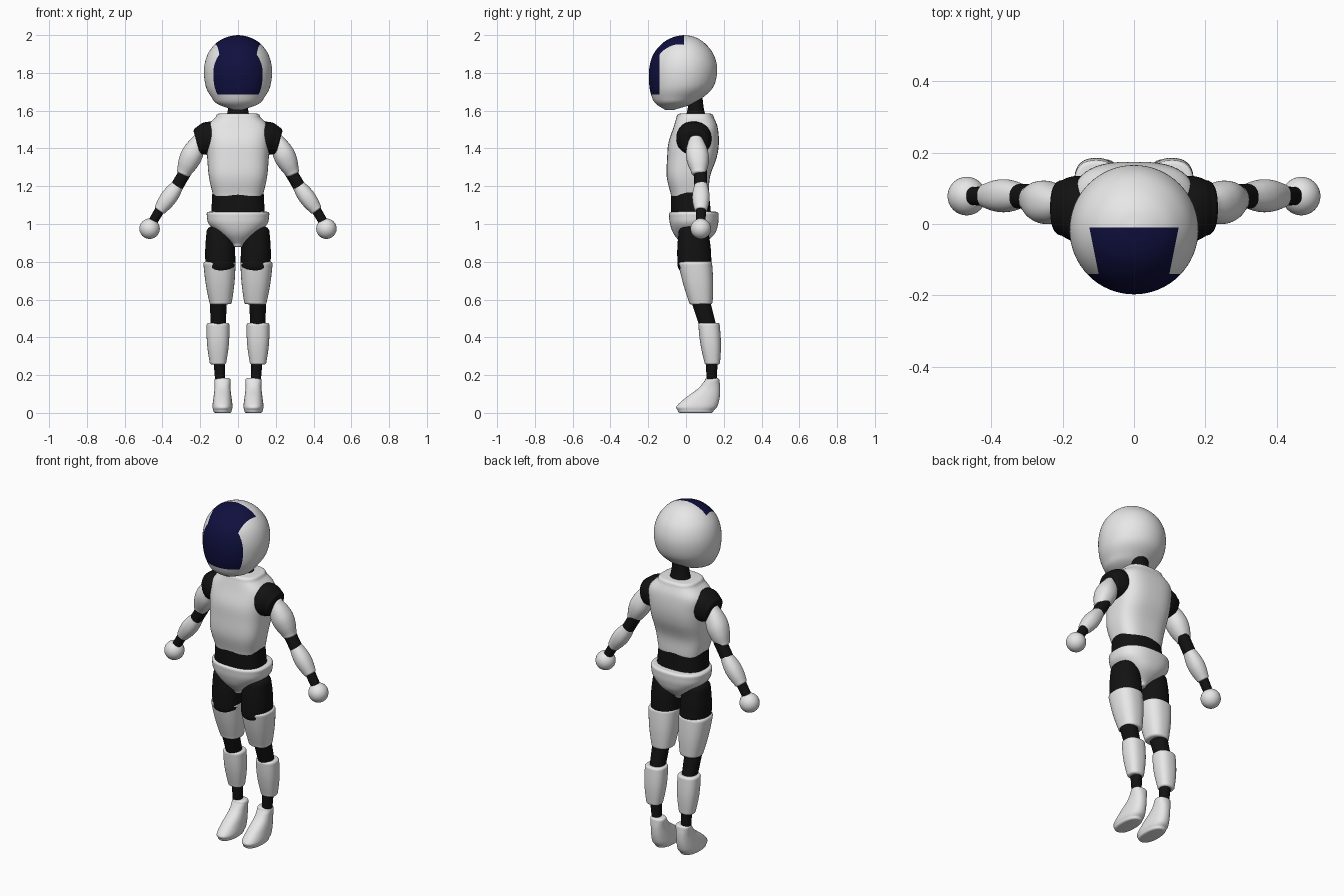
import bpy, bmesh, math
from mathutils import Vector

cube = bpy.data.objects.get("Cube")
if cube:
    bpy.data.objects.remove(cube, do_unlink=True)


def material(name, color):
    mat = bpy.data.materials.new(name)
    mat.use_nodes = True
    mat.diffuse_color = (*color, 1)
    mat.node_tree.nodes["Principled BSDF"].inputs["Base Color"].default_value = (*color, 1)
    return mat


WHITE = material("shell white", (0.8, 0.8, 0.8))
BLACK = material("joint black", (0.006, 0.006, 0.006))
NAVY = material("visor navy", (0.005, 0.005, 0.05))


def finish(bm, name, mat):
    """Turn a bmesh into a smooth-shaded object."""
    bmesh.ops.recalc_face_normals(bm, faces=bm.faces[:])
    mesh = bpy.data.meshes.new(name)
    bm.to_mesh(mesh)
    bm.free()
    mesh.materials.append(mat)
    ob = bpy.data.objects.new(name, mesh)
    bpy.context.collection.objects.link(ob)
    bpy.ops.object.select_all(action='DESELECT')
    ob.select_set(True)
    bpy.context.view_layer.objects.active = ob
    bpy.ops.object.shade_smooth_by_angle(angle=math.radians(50))
    return ob


def smooth_path(sections, steps=6):
    """Catmull-Rom interpolation of section tuples."""
    pts = [Vector(s) for s in sections]
    pts = [pts[0] * 2 - pts[1]] + pts + [pts[-1] * 2 - pts[-2]]
    out = []
    for i in range(1, len(pts) - 2):
        a, b, c, d = pts[i - 1:i + 3]
        for k in range(steps):
            t = k / steps
            out.append(b + ((c - a) * t + (2 * a - 5 * b + 4 * c - d) * t * t
                            + (3 * b - a - 3 * c + d) * t ** 3) / 2)
    return out + [pts[-2]]


def rounded_end(section, direction, edge):
    """Quarter-round rings that close off one end of a part."""
    rings = []
    for k in range(1, 6):
        angle = k / 5 * math.pi / 2
        cut, out = edge * (1 - math.cos(angle)), edge * math.sin(angle)
        x, z, width, front, back = section
        rings.append(Vector((x + direction.x * out, z + direction.y * out,
                             width - cut, front + cut, back - cut)))
    return rings


def loft(sections, power=2.0, edge=0.0, side=1, axis=(0, 1), segments=48):
    """Skin sections (x, z, half width, front y, back y) with superellipse rings."""
    axis = Vector(axis).normalized()
    rings = smooth_path(sections)
    if edge:
        rings = (rounded_end(rings[0], -axis, edge)[::-1] + rings
                 + rounded_end(rings[-1], axis, edge))
    bm = bmesh.new()
    loops = []
    for x, z, width, front, back in rings:
        loop = []
        for i in range(segments):
            angle = math.tau * i / segments
            c, s = math.cos(angle), math.sin(angle)
            u = width * math.copysign(abs(c) ** (2 / power), c)
            v = (back - front) / 2 * math.copysign(abs(s) ** (2 / power), s)
            loop.append(bm.verts.new((side * (x + axis.y * u), (front + back) / 2 + v,
                                      z - axis.x * u)))
        loops.append(loop)
    for low, high in zip(loops, loops[1:]):
        for i in range(segments):
            j = (i + 1) % segments
            bm.faces.new((low[i], low[j], high[j], high[i]))
    bm.faces.new(loops[0])
    bm.faces.new(loops[-1])
    return bm


def upright(*profile, x=0.0, **options):
    """Vertical loft from (z, half width, front y, back y) steps."""
    return loft([(x, *step) for step in profile], **options)


def limb(name, mat, side, start, end, widths, bulge=0.0, depth=1.05, power=2.2, edge=0.0):
    """Tapered, bulging tube between two (x, y, z) joints, mirrored by side."""
    start, end = Vector(start), Vector(end)
    sections = []
    for k in range(5):
        t = k / 4
        p = start.lerp(end, t)
        w = widths[0] + (widths[1] - widths[0]) * t + bulge * math.sin(math.pi * t)
        sections.append((p.x, p.z, w, p.y - w * depth, p.y + w * depth))
    run = end - start
    prefix = "left" if side > 0 else "right"
    finish(loft(sections, power, edge, side, (run.x, run.z)), f"{prefix}_{name}", mat)


# Helmet, cut along the visor outline
bm = upright((1.604, .025, -.11, -.065), (1.635, .108, -.158, .035), (1.67, .14, -.18, .09),
             (1.73, .171, -.194, .147), (1.82, .18, -.195, .165), (1.9, .16, -.172, .145),
             (1.96, .113, -.121, .096), (1.99, .057, -.065, .045), (2.0, .006, -.015, -.005),
             segments=64)
visor_low, visor_side, visor_front, visor_top = 1.685, .127, -.14, -.01
cuts = [((0, visor_top, 0), (0, 1, 0)), ((0, visor_front, 0), (0, 1, 0)),
        ((0, 0, visor_low), (0, 0, 1))]
cuts += [((s * visor_side, 0, 0), (s, -.2, 0)) for s in (-1, 1)]
for point, normal in cuts:
    bmesh.ops.bisect_plane(bm, geom=bm.verts[:] + bm.edges[:] + bm.faces[:], dist=1e-5,
                           plane_co=point, plane_no=normal)
for face in bm.faces:
    c = face.calc_center_median()
    inside = c.y < visor_front or abs(c.x) < visor_side + .2 * c.y
    if c.z > visor_low and c.y < visor_top and inside:
        face.material_index = 1
helmet = finish(bm, "helmet", WHITE)
helmet.data.materials.append(NAVY)

# Neck, torso, waist and pelvis
finish(upright((1.55, .065, -.005, .11), (1.62, .051, .01, .093), (1.7, .045, .015, .085)),
       "neck", BLACK)
finish(upright((1.155, .133, -.08, .122), (1.25, .154, -.102, .127), (1.35, .163, -.1, .162),
               (1.43, .168, -.093, .174), (1.51, .169, -.067, .168), (1.566, .118, -.05, .147),
               power=2.9, edge=.018), "torso", WHITE)
finish(upright((1.03, .143, -.08, .135), (1.18, .135, -.08, .12), power=2.6), "waist", BLACK)
finish(upright((.892, .03, -.02, .09), (.945, .1, -.064, .15), (1.0, .155, -.085, .17),
               (1.051, .166, -.091, .173), power=2.4, edge=.014), "pelvis", WHITE)

for side in (1, -1):
    # Leg
    limb("hip", BLACK, side, (.097, .04, .955), (.093, .045, .78), (.07, .079),
         bulge=.004, depth=1.13, edge=.035)
    limb("thigh", WHITE, side, (.098, .049, .79), (.092, .078, .588), (.085, .06),
         bulge=.004, power=2.4, edge=.014)
    limb("knee", BLACK, side, (.105, .075, .6), (.104, .116, .46), (.045, .04), depth=1.12)
    limb("shin", WHITE, side, (.106, .122, .465), (.106, .139, .268), (.06, .044),
         bulge=.006, depth=.94, power=2.4, edge=.012)
    limb("ankle", BLACK, side, (.1, .137, .28), (.095, .135, .16), (.03, .025))
    foot = upright((.012, .049, -.043, .145), (.035, .053, -.05, .166), (.08, .048, -.002, .178),
                   (.13, .042, .065, .181), (.172, .043, .1, .177),
                   x=.082, power=2.3, edge=.012, side=side)
    finish(foot, "left_foot" if side > 0 else "right_foot", WHITE)
    # Arm
    limb("shoulder", BLACK, side, (.13, .04, 1.46), (.2, .045, 1.44), (.085, .074),
         bulge=.008, edge=.02)
    limb("upper_arm", WHITE, side, (.207, .053, 1.445), (.288, .068, 1.273), (.036, .037),
         bulge=.021, edge=.014)
    limb("elbow", BLACK, side, (.27, .077, 1.29), (.335, .078, 1.18), (.033, .033))
    limb("forearm", WHITE, side, (.32, .079, 1.204), (.411, .079, 1.079), (.033, .033),
         bulge=.011, edge=.012)
    limb("wrist", BLACK, side, (.405, .079, 1.09), (.458, .078, 1.0), (.026, .024))
    # Ball hand
    bm = bmesh.new()
    bmesh.ops.create_uvsphere(bm, u_segments=32, v_segments=20, radius=.054)
    bmesh.ops.translate(bm, verts=bm.verts[:], vec=(side * .468, .078, .975))
    finish(bm, "left_hand" if side > 0 else "right_hand", WHITE)
